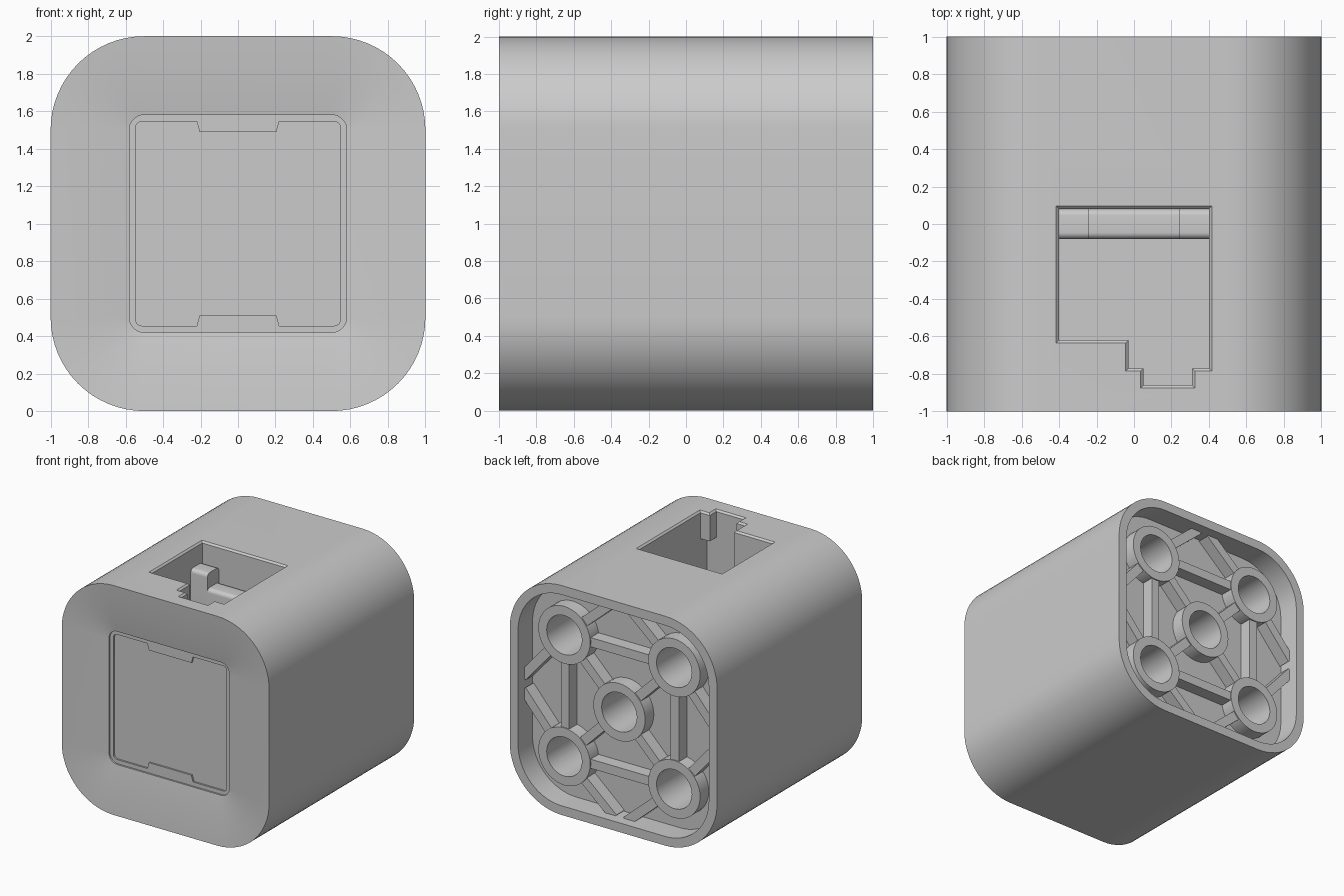
import bpy, bmesh
from math import sin, cos, pi, radians
from mathutils import Vector

cube = bpy.data.objects.get("Cube")
if cube:
    bpy.data.objects.remove(cube, do_unlink=True)

grey = bpy.data.materials.new("matte grey")
grey.use_nodes = True
colour = (0.6, 0.6, 0.6, 1)
grey.diffuse_color = colour
grey.node_tree.nodes["Principled BSDF"].inputs["Base Color"].default_value = colour


def finish(name, bm):
    """Turn a bmesh into a shaded object."""
    bmesh.ops.recalc_face_normals(bm, faces=bm.faces)
    mesh = bpy.data.meshes.new(name)
    bm.to_mesh(mesh)
    bm.free()
    mesh.materials.append(grey)
    obj = bpy.data.objects.new(name, mesh)
    bpy.context.collection.objects.link(obj)
    shade(obj)
    return obj


def shade(obj):
    obj.data.shade_smooth()
    obj.data.set_sharp_from_angle(angle=radians(30))


def add_loft(bm, rings, closed=False):
    """Bridge matching rings; cap the ends, or join last to first."""
    loops = [[bm.verts.new(p) for p in ring] for ring in rings]
    pairs = list(zip(loops, loops[1:]))
    if closed:
        pairs.append((loops[-1], loops[0]))
    for a, b in pairs:
        for i in range(len(a)):
            j = (i + 1) % len(a)
            bm.faces.new((a[i], a[j], b[j], b[i]))
    if not closed:
        bm.faces.new(loops[0])
        bm.faces.new(loops[-1])


def loft(name, rings, closed=False):
    bm = bmesh.new()
    add_loft(bm, rings, closed)
    return finish(name, bm)


def corner(half, r, k, n=16):
    """Arc of corner k of a rounded square."""
    mid = pi / 4 + k * pi / 2
    cx = (half - r) * (1 if cos(mid) > 0 else -1)
    cz = (half - r) * (1 if sin(mid) > 0 else -1)
    angles = [k * pi / 2 + i * pi / 2 / n for i in range(n + 1)]
    return [(cx + r * cos(a), cz + r * sin(a)) for a in angles]


def upright(points, y):
    return [(u, y, 1 + v) for u, v in points]


def rounded(half, r, y):
    return upright([p for k in range(4) for p in corner(half, r, k)], y)


def circle(cx, cz, r, y, n=40):
    return upright([(cx + r * cos(2 * pi * i / n), cz + r * sin(2 * pi * i / n))
                    for i in range(n)], y)


def flat(points, z):
    return [(x, y, z) for x, y in points]


def offset(points, d):
    """Grow a counter-clockwise right-angled outline by d."""
    out = []
    for i, p in enumerate(points):
        a = Vector(p) - Vector(points[i - 1])
        b = Vector(points[(i + 1) % len(points)]) - Vector(p)
        a.normalize()
        b.normalize()
        out.append((p[0] + d * (a.y + b.y), p[1] - d * (a.x + b.x)))
    return out


def cut(obj, cutter):
    """Subtract the cutter and delete it."""
    mod = obj.modifiers.new("cut", 'BOOLEAN')
    mod.operation = 'DIFFERENCE'
    mod.solver = 'EXACT'
    mod.object = cutter
    cutter.hide_render = True
    graph = bpy.context.evaluated_depsgraph_get()
    mesh = bpy.data.meshes.new_from_object(obj.evaluated_get(graph))
    obj.modifiers.clear()
    obj.data = mesh
    bpy.data.objects.remove(cutter, do_unlink=True)


# Body: rear recess, rim, long sides, dished front and panel ledge
body = loft("body", [
    rounded(0.92, 0.42, 0.8), rounded(0.92, 0.42, 1),
    rounded(1, 0.5, 1), rounded(1, 0.5, -1),
    rounded(0.78, 0.28, -0.982),
    rounded(0.58, 0.08, -0.95), rounded(0.58, 0.08, -0.935)])

# Front panel pocket with a notch at top and bottom
notch = [(0.22, 0.545), (0.205, 0.49), (-0.205, 0.49), (-0.22, 0.545)]
c = [corner(0.545, 0.03, k, 5) for k in range(4)]
outline = c[0] + notch + c[1] + c[2] + [(-u, -v) for u, v in notch] + c[3]
cut(body, loft("panel_cutter", [upright(outline, -0.96), upright(outline, -0.92)]))

# Stepped opening in the top, with a chamfered lip
FLOOR = 1.0
opening = [(-0.4, 0.08), (-0.4, -0.62), (-0.03, -0.62), (-0.03, -0.77),
           (0.05, -0.77), (0.05, -0.86), (0.31, -0.86), (0.31, -0.77),
           (0.4, -0.77), (0.4, 0.08)]
cut(body, loft("opening_cutter", [flat(opening, FLOOR), flat(opening, 1.985),
                                  flat(offset(opening, 0.03), 2.015)]))
under = [(-0.03, -0.86), (0.4, -0.86), (0.4, -0.5), (-0.03, -0.5)]
cut(body, loft("undercut_cutter", [flat(under, FLOOR), flat(under, 1.76)]))

# Screw holes in the rear
S = 0.53
bosses = [(0, 0)] + [(sx * S, sz * S) for sx in (-1, 1) for sz in (-1, 1)]
for x, z in bosses:
    cut(body, loft("hole_cutter", [circle(x, z, 0.17, 0.3), circle(x, z, 0.17, 0.85)]))
shade(body)

# Raised ring around each hole
bm = bmesh.new()
for x, z in bosses:
    add_loft(bm, [circle(x, z, r, y) for r, y in
                  ((0.17, 0.79), (0.17, 0.92), (0.25, 0.92), (0.25, 0.79))], True)
finish("screw_bosses", bm)

# Rear ribs: square, cross and diamond
bm = bmesh.new()


def rib(start, end, trim_start=0.21, trim_end=0.0, width=0.08):
    a, b = Vector(start), Vector(end)
    d = (b - a).normalized()
    a, b = a + d * trim_start, b - d * trim_end
    side = Vector((-d.y, d.x)) * width / 2
    outline = [a - side, b - side, b + side, a + side]
    add_loft(bm, [upright(outline, 0.79), upright(outline, 0.91)])


for s in (-1, 1):
    rib((-S, s * S), (S, s * S), trim_end=0.21)
    rib((s * S, -S), (s * S, S), trim_end=0.21)
    for t in (-1, 1):
        rib((0, 0), (s * S, t * S), trim_end=0.21)
        rib((s * S, t * S), (s * 0.94, t * 0.06))
        rib((s * S, t * S), (s * 0.06, t * 0.94))
finish("rear_ribs", bm)


# Rounded-top clip inside the opening: two posts and a lower bar
def clip(name, x0, x1, top, r=0.035, half=0.08, n=6):
    arc = [i * pi / 2 / n for i in range(n + 1)]
    right = [(half - r + r * cos(a), top - r + r * sin(a)) for a in arc]
    profile = [(half, FLOOR)] + right + [(-y, z) for y, z in reversed(right)] + [(-half, FLOOR)]
    loft(name, [[(x, y, z) for y, z in profile] for x in (x0, x1)])


clip("clip_post_right", -0.4, -0.24, 1.82)
clip("clip_post_left", 0.24, 0.4, 1.82)
clip("clip_bar", -0.24, 0.24, 1.69)
